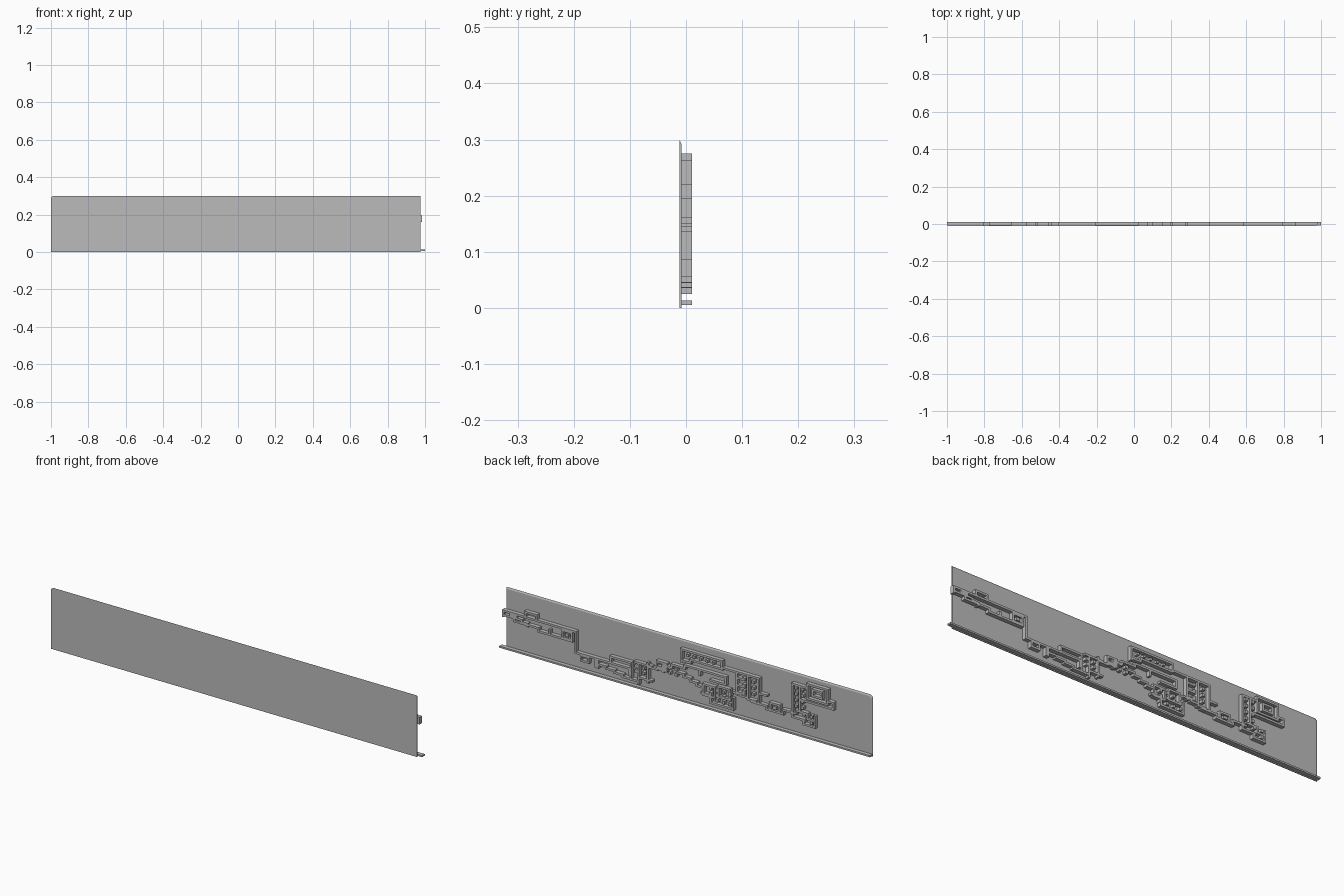
import bpy
import bmesh
from mathutils import Matrix, Vector

cube = bpy.data.objects.get("Cube")
if cube:
    bpy.data.objects.remove(cube, do_unlink=True)

grey = bpy.data.materials.new("plain grey")
grey.use_nodes = True
tone = (0.5, 0.5, 0.5, 1)
grey.diffuse_color = tone
grey.node_tree.nodes["Principled BSDF"].inputs["Base Color"].default_value = tone

FRONT, PLATE, BACK = -0.012, -0.008, 0.011
WIDTH = 0.01   # width of every raised rib


def finish(name, bm):
    bmesh.ops.recalc_face_normals(bm, faces=bm.faces)
    mesh = bpy.data.meshes.new(name)
    bm.to_mesh(mesh)
    bm.free()
    mesh.materials.append(grey)
    obj = bpy.data.objects.new(name, mesh)
    bpy.context.collection.objects.link(obj)
    return obj


def block(bm, left, right, low, high, near=PLATE - 0.001, far=BACK):
    size = Vector((abs(right - left), far - near, abs(high - low)))
    centre = Vector(((left + right) / 2, (near + far) / 2, (low + high) / 2))
    bmesh.ops.create_cube(bm, size=1, matrix=Matrix.Translation(centre) @ Matrix.Diagonal(size.to_4d()))


def rib(bm, *points):
    """Raised rib along a right-angled path of (x, z) points."""
    half = WIDTH / 2
    for (xa, za), (xb, zb) in zip(points, points[1:]):
        block(bm, min(xa, xb) - half, max(xa, xb) + half,
              min(za, zb) - half, max(za, zb) + half)


def frame(bm, left, right, low, high):
    rib(bm, (left, low), (right, low), (right, high), (left, high), (left, low))


def stair(bm, x, z, run, rise, steps):
    path = [(x, z)]
    for _ in range(steps):
        path.append((x + run, z))
        x, z = x + run, z + rise
        path.append((x, z))
    rib(bm, *path)


def studs(bm, x, z, gap_x, gap_z, columns, rows, size=0.014):
    for i in range(columns):
        for j in range(rows):
            a, b = x + i * gap_x, z + j * gap_z
            block(bm, a, a + size, b, b + size)


# Thin panel with one clipped corner and a sloped rear edge
def outline(bm, y, inset):
    edge, top, cut = -1 + inset, 0.3 - inset, 0.01
    corners = [(edge, 0), (0.975, 0), (0.975, top), (edge + cut, top), (edge, top - cut)]
    return [bm.verts.new((x, y, z)) for x, z in corners]


bm = bmesh.new()
front, rear = outline(bm, FRONT, 0), outline(bm, PLATE, 0.008)
bm.faces.new(front)
bm.faces.new(rear[::-1])
for i in range(len(front)):
    j = (i + 1) % len(front)
    bm.faces.new((front[i], front[j], rear[j], rear[i]))
finish("panel", bm)

# Ledge along the foot
bm = bmesh.new()
block(bm, -1, 1, 0.005, 0.013)
finish("foot_ledge", bm)

# Relief at the left end
bm = bmesh.new()
rib(bm, (0.98, 0.165), (0.98, 0.19), (0.59, 0.19), (0.59, 0.09), (0.3, 0.09), (0.3, 0.06))
frame(bm, 0.8, 0.86, 0.19, 0.215)
rib(bm, (0.98, 0.17), (0.92, 0.17), (0.92, 0.155), (0.79, 0.155), (0.79, 0.14), (0.73, 0.14), (0.73, 0.16))
stair(bm, 0.94, 0.18, -0.03, -0.01, 3)
finish("left_relief", bm)

bm = bmesh.new()
frame(bm, 0.61, 0.66, 0.145, 0.18)
block(bm, 0.625, 0.645, 0.155, 0.17)
rib(bm, (0.72, 0.14), (0.61, 0.14))
frame(bm, 0.52, 0.56, 0.06, 0.085)
block(bm, 0.465, 0.485, 0.045, 0.085)
stair(bm, 0.47, 0.065, -0.045, -0.008, 3)
rib(bm, (0.4, 0.09), (0.4, 0.12), (0.29, 0.12), (0.29, 0.09))
finish("left_boxes", bm)

# Upright ribs left of the middle
bm = bmesh.new()
for x, low, high in ((0.29, 0.04, 0.12), (0.25, 0.03, 0.13), (0.2, 0.05, 0.14)):
    rib(bm, (x, low), (x, high))
rib(bm, (0.33, 0.04), (0.25, 0.04), (0.25, 0.06), (0.18, 0.06))
rib(bm, (0.27, 0.13), (0.18, 0.13))
studs(bm, 0.215, 0.08, 0.04, 0.025, 2, 2)
finish("middle_uprights", bm)

bm = bmesh.new()
stair(bm, 0.19, 0.125, -0.04, 0.015, 3)
frame(bm, 0.1, 0.15, 0.13, 0.165)
studs(bm, 0.04, 0.12, 0.035, 0.025, 3, 2)
rib(bm, (0.07, 0.17), (0.0, 0.17), (0.0, 0.185), (-0.09, 0.185))
finish("middle_steps", bm)

# Large top frame with a row of studs
bm = bmesh.new()
rib(bm, (0.02, 0.2), (0.02, 0.258), (-0.2, 0.258), (-0.2, 0.227), (-0.4, 0.227), (-0.4, 0.155), (-0.44, 0.155))
rib(bm, (0.02, 0.205), (-0.03, 0.205), (-0.03, 0.22), (-0.2, 0.22))
studs(bm, -0.16, 0.232, 0.035, 0.02, 5, 1, 0.012)
finish("top_frame", bm)

# Tangle of ribs right of the middle
bm = bmesh.new()
rib(bm, (-0.08, 0.16), (-0.08, 0.185), (-0.22, 0.185), (-0.22, 0.15), (-0.14, 0.15))
stair(bm, 0.04, 0.14, -0.035, -0.012, 4)
frame(bm, -0.16, -0.1, 0.07, 0.12)
frame(bm, -0.24, -0.18, 0.08, 0.13)
rib(bm, (-0.09, 0.075), (-0.14, 0.075), (-0.14, 0.04), (-0.26, 0.04), (-0.26, 0.09))
studs(bm, -0.25, 0.052, 0.035, 0.025, 4, 3)
finish("middle_tangle", bm)

bm = bmesh.new()
for x in (-0.28, -0.34):
    rib(bm, (x, 0.12), (x, 0.22))
for z in (0.13, 0.165, 0.2):
    rib(bm, (-0.28, z), (-0.32, z))
studs(bm, -0.375, 0.135, 0.05, 0.03, 2, 3)
stair(bm, -0.26, 0.125, -0.04, -0.007, 3)
finish("ladder", bm)

# Ribs leading to the right end
bm = bmesh.new()
rib(bm, (-0.36, 0.105), (-0.44, 0.105), (-0.44, 0.09), (-0.53, 0.09), (-0.53, 0.11), (-0.6, 0.11))
rib(bm, (-0.4, 0.155), (-0.4, 0.11))
frame(bm, -0.51, -0.46, 0.09, 0.125)
block(bm, -0.495, -0.475, 0.1, 0.115)
finish("right_link", bm)

bm = bmesh.new()
for x in (-0.58, -0.62):
    rib(bm, (x, 0.13), (x, 0.25))
rib(bm, (-0.58, 0.25), (-0.65, 0.25))
studs(bm, -0.607, 0.14, -0.035, 0.03, 2, 4)
frame(bm, -0.77, -0.66, 0.2, 0.27)
frame(bm, -0.74, -0.69, 0.22, 0.25)
rib(bm, (-0.63, 0.185), (-0.8, 0.185), (-0.8, 0.215), (-0.77, 0.215))
finish("right_frames", bm)

bm = bmesh.new()
rib(bm, (-0.58, 0.13), (-0.58, 0.09), (-0.64, 0.09), (-0.64, 0.07), (-0.7, 0.07), (-0.7, 0.12))
rib(bm, (-0.6, 0.125), (-0.66, 0.125), (-0.66, 0.1), (-0.7, 0.1))
studs(bm, -0.69, 0.08, 0.04, 0.03, 2, 2)
finish("right_lower_ribs", bm)
